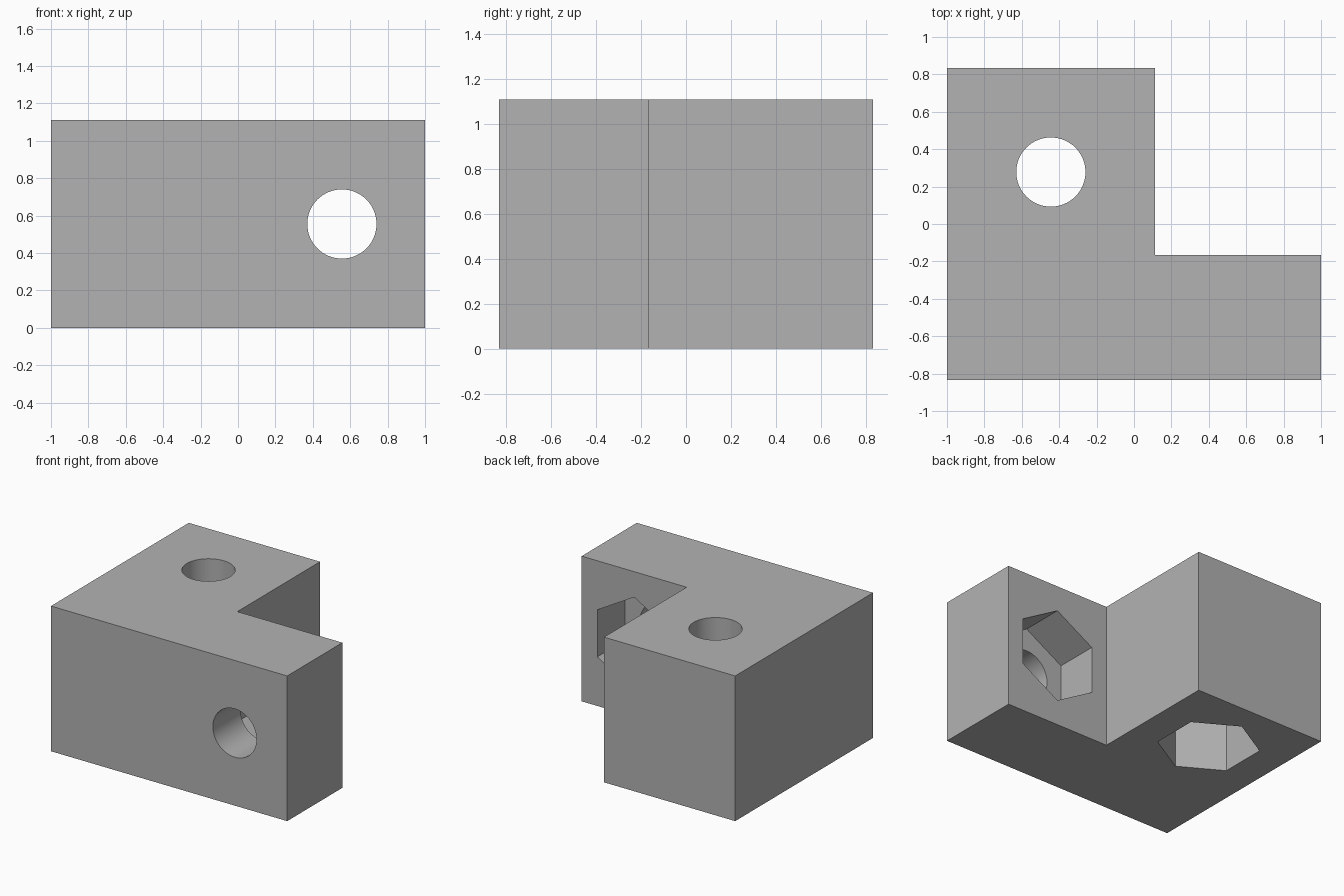
import bpy, bmesh, math
from mathutils import Matrix

cube = bpy.data.objects.get("Cube")
if cube:
    bpy.data.objects.remove(cube, do_unlink=True)

# Single grey plastic
grey = bpy.data.materials.new("plain grey")
grey.use_nodes = True
colour = (0.448, 0.448, 0.448, 1)
grey.diffuse_color = colour
grey.node_tree.nodes["Principled BSDF"].inputs["Base Color"].default_value = colour

U = 1 / 9                       # design unit: the block is 18 units wide
HEIGHT = 10 * U
INNER_X, INNER_Y = U, -1.5 * U  # inside corner of the L
BACK = 7.5 * U
BORE_R, HEX_R = 0.185, 0.36


def prism(name, outline, depth, matrix):
    """Closed prism centred on its local z axis, then placed by matrix."""
    bm = bmesh.new()
    low, high = ([bm.verts.new((x, y, z)) for x, y in outline]
                 for z in (-depth / 2, depth / 2))
    bm.faces.new(low)
    bm.faces.new(high)
    for i in range(len(outline)):
        bm.faces.new((low[i - 1], low[i], high[i], high[i - 1]))
    bmesh.ops.recalc_face_normals(bm, faces=bm.faces[:])
    bm.transform(matrix)
    mesh = bpy.data.meshes.new(name)
    bm.to_mesh(mesh)
    bm.free()
    mesh.materials.append(grey)
    obj = bpy.data.objects.new(name, mesh)
    bpy.context.collection.objects.link(obj)
    return obj


def round_cutter(name, sides, radius, depth, centre, turn):
    """Regular prism with one corner along local y."""
    ring = [(radius * math.sin(a), radius * math.cos(a))
            for a in (math.tau * i / sides for i in range(sides))]
    obj = prism(name, ring, depth, Matrix.Translation(centre) @ turn)
    obj.hide_render = True
    return obj


# L-shaped body
body = prism("corner_block",
             [(-1, -BACK), (1, -BACK), (1, INNER_Y), (INNER_X, INNER_Y),
              (INNER_X, BACK), (-1, BACK)],
             HEIGHT, Matrix.Translation((0, 0, HEIGHT / 2)))

# Screw bores and hexagonal nut pockets
upright = Matrix.Identity(4)
lying = Matrix.Rotation(math.pi / 2, 4, "X")
vx, vy = -4 * U, 2.5 * U        # upright bore
hx, hz = 5 * U, 5 * U           # front-to-back bore
cutters = [
    round_cutter("upright_bore", 64, BORE_R, 3, (vx, vy, HEIGHT / 2), upright),
    round_cutter("bottom_nut_pocket", 6, HEX_R, HEIGHT, (vx, vy, 0), upright),
    round_cutter("front_bore", 64, BORE_R, 3, (hx, 0, hz), lying),
    round_cutter("back_nut_pocket", 6, HEX_R, 6 * U, (hx, INNER_Y, hz), lying),
]
bpy.ops.object.select_all(action="DESELECT")
bpy.context.view_layer.objects.active = body
body.select_set(True)
for cutter in cutters:
    mod = body.modifiers.new(cutter.name, "BOOLEAN")
    mod.operation = "DIFFERENCE"
    mod.solver = "EXACT"
    mod.object = cutter
    bpy.ops.object.modifier_apply(modifier=mod.name)
for cutter in cutters:
    bpy.data.objects.remove(cutter, do_unlink=True)

# Smooth bores, sharp edges
bpy.ops.object.shade_smooth_by_angle(angle=math.radians(30))
